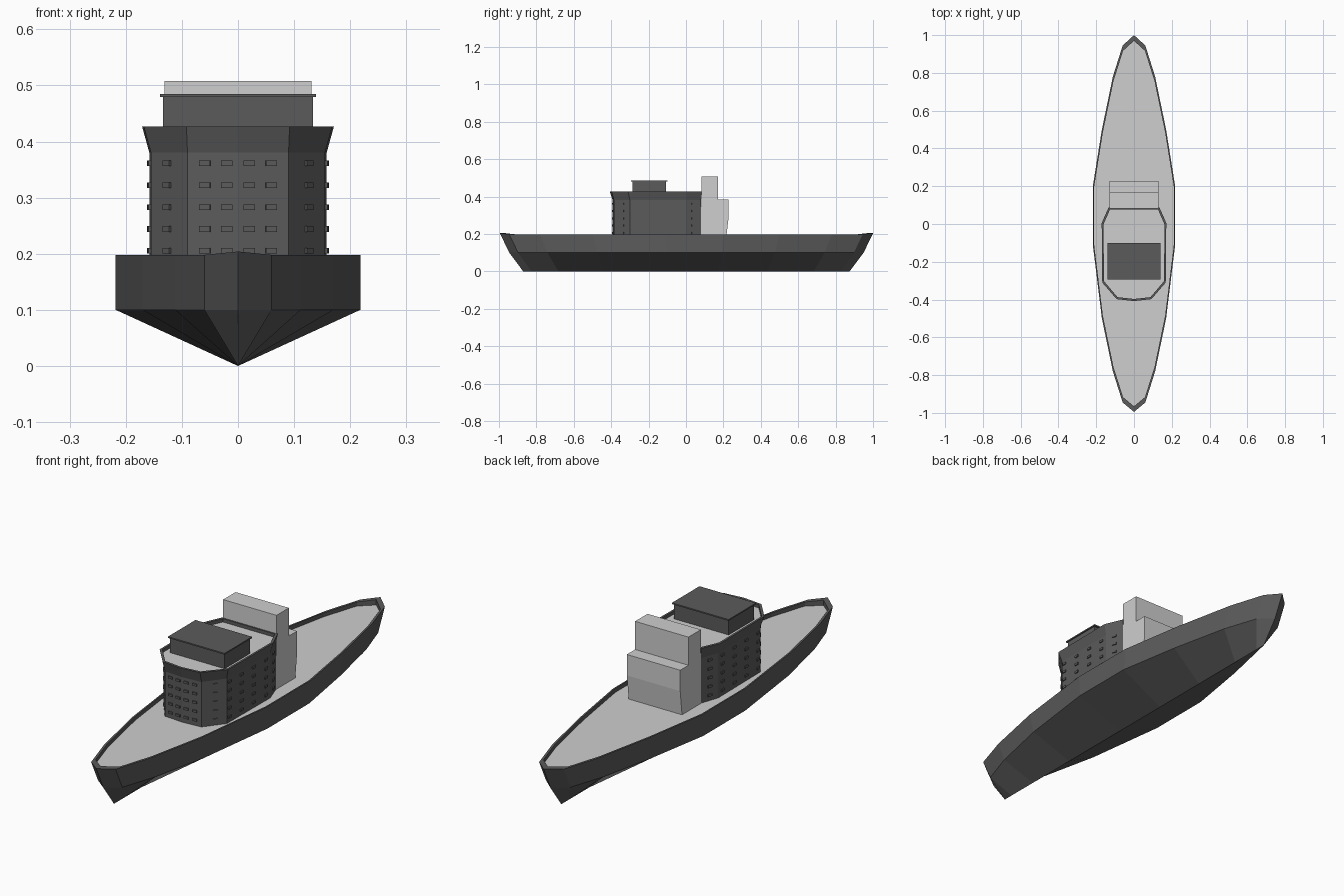
import bpy, bmesh, math
from mathutils import Vector, Matrix

if "Cube" in bpy.data.objects:
    bpy.data.objects.remove(bpy.data.objects["Cube"])


def material(name, v):
    m = bpy.data.materials.new(name)
    m.diffuse_color = (v, v, v, 1)
    m.use_nodes = True
    m.node_tree.nodes["Principled BSDF"].inputs["Base Color"].default_value = m.diffuse_color
    return m


DARK = material("dark grey", 0.105)
LIGHT = material("light grey", 0.62)


def finish(name, bm, mats):
    bmesh.ops.remove_doubles(bm, verts=bm.verts, dist=1e-5)
    bmesh.ops.recalc_face_normals(bm, faces=bm.faces)
    me = bpy.data.meshes.new(name)
    bm.to_mesh(me)
    bm.free()
    for m in mats:
        me.materials.append(m)
    ob = bpy.data.objects.new(name, me)
    bpy.context.collection.objects.link(ob)
    return ob


def loft(name, rings, mats, cap_start=True, cap_end=True, end_mat=0):
    """Skin a list of closed rings, optionally capping the ends."""
    bm = bmesh.new()
    vs = [[bm.verts.new(p) for p in r] for r in rings]
    n = len(rings[0])
    for a, b in zip(vs, vs[1:]):
        for i in range(n):
            j = (i + 1) % n
            bm.faces.new((a[i], a[j], b[j], b[i]))
    if cap_start:
        bm.faces.new(vs[0][::-1])
    if cap_end:
        bm.faces.new(vs[-1]).material_index = end_mat
    return finish(name, bm, mats)


def mirror(half):
    """Right-hand outline from front to back -> full closed outline."""
    return half + [(-x, y) for x, y in reversed(half) if x > 1e-6]


def box(name, x, y0, y1, z0, z1, mat):
    r = [(-x, y0), (x, y0), (x, y1), (-x, y1)]
    return loft(name, [[(a, b, z) for a, b in r] for z in (z0, z1)], [mat])


# Hull: keel line, chine, gunwale, thin bulwark and recessed light deck
hull = mirror([(0, -0.995), (0.06, -0.945), (0.112, -0.78), (0.17, -0.5), (0.218, -0.11),
               (0.218, 0.2), (0.17, 0.5), (0.112, 0.78), (0.06, 0.945), (0, 1.0)])


def rim_z(x):
    return 0.204 if abs(x) < 0.01 else 0.198


loft("hull", [
    [(0, y * 0.875, 0) for x, y in hull],
    [(x, y * 0.95, 0.1) for x, y in hull],
    [(x, y, rim_z(x)) for x, y in hull],
    [(x * 0.97, y * 0.97, rim_z(x)) for x, y in hull],
    [(x * 0.97, y * 0.97, 0.18) for x, y in hull],
], [DARK, LIGHT], cap_start=False, end_mat=1)

# Deckhouse: straight walls, flared top, low parapet and light roof
wall_half = [(0, -0.392), (0.09, -0.385), (0.155, -0.3), (0.158, 0.0), (0.13, 0.08)]
roof_half = [(0, -0.408), (0.092, -0.398), (0.168, -0.31), (0.171, 0.005), (0.135, 0.087)]
wall, roof = mirror(wall_half), mirror(roof_half)
cy = -0.16


def inset(ring, z):
    return [(x * 0.945, cy + (y - cy) * 0.955, z) for x, y in ring]


loft("deckhouse", [
    [(x, y, 0.18) for x, y in wall],
    [(x, y, 0.38) for x, y in wall],
    [(x, y, 0.427) for x, y in roof],
    inset(roof, 0.427),
    inset(roof, 0.412),
], [DARK, LIGHT], cap_start=False, end_mat=1)

# Windows: thin plates in five rows, mirrored left and right
bm = bmesh.new()


def window_column(a, b, t):
    a, b = Vector(a), Vector(b)
    p = a.lerp(b, t)
    ang = math.atan2(b.y - a.y, b.x - a.x)
    for side in (1, -1):
        for row in range(5):
            m = (Matrix.Translation((p.x * side, p.y, 0.205 + 0.039 * row))
                 @ Matrix.Rotation(ang * side, 4, 'Z')
                 @ Matrix.Diagonal((0.02, 0.0095, 0.01, 1)))
            bmesh.ops.create_cube(bm, size=1, matrix=m)


for t in (0.22, 0.66):
    window_column(wall_half[0], wall_half[1], t)
window_column(wall_half[1], wall_half[2], 0.54)
for t in (0.06, 0.34, 0.62, 0.9):
    window_column(wall_half[2], wall_half[3], t)
window_column(wall_half[3], wall_half[4], 0.5)
finish("windows", bm, [DARK])

# Bridge cabin with overhanging cap
box("bridge_cabin", 0.134, -0.285, -0.108, 0.41, 0.48, DARK)
box("bridge_cap", 0.139, -0.293, -0.1, 0.479, 0.485, DARK)

# Stepped funnel block: side profile extruded across
profile = [(0.08, 0.18), (0.215, 0.18), (0.228, 0.29), (0.228, 0.383),
           (0.17, 0.383), (0.17, 0.508), (0.083, 0.508)]
loft("funnel_block", [[(x, y, z) for y, z in profile] for x in (-0.131, 0.131)], [LIGHT])
